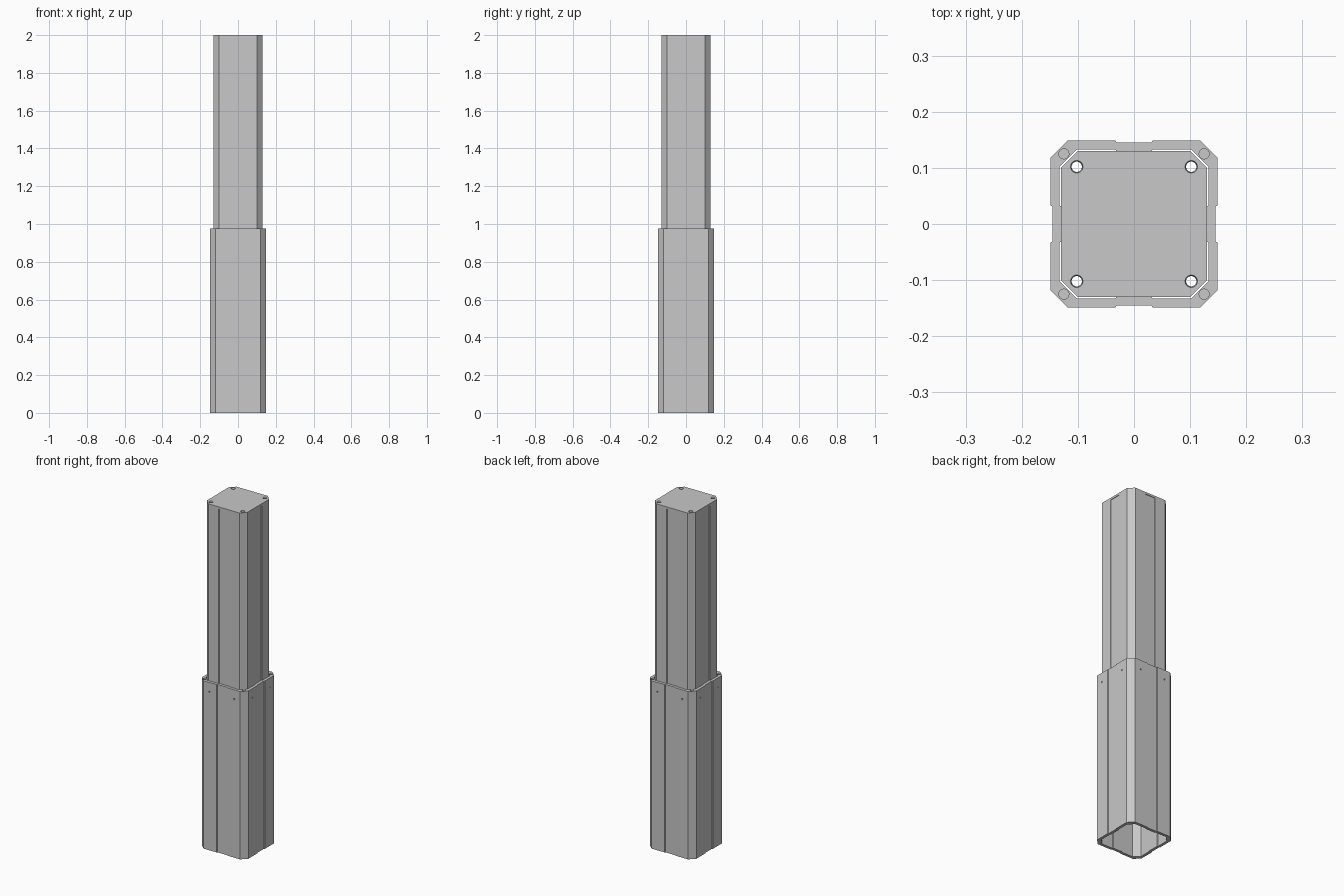
import bpy
import bmesh
import math
from mathutils import Matrix, Vector

if "Cube" in bpy.data.objects:
    bpy.data.objects.remove(bpy.data.objects["Cube"])

grey = bpy.data.materials.new("satin grey")
grey.use_nodes = True
COLOUR = (0.58, 0.58, 0.58, 1)
grey.diffuse_color = COLOUR
grey.node_tree.nodes["Principled BSDF"].inputs["Base Color"].default_value = COLOUR

GROOVE = 0.033


def outline(half, flat, depth):
    """Chamfered square; each side carries a shallow central groove."""
    side = [(-flat, -half), (-GROOVE, -half), (-GROOVE + 0.002, depth - half),
            (GROOVE - 0.002, depth - half), (GROOVE, -half), (flat, -half)]
    pts = []
    for k in range(4):
        turn = Matrix.Rotation(k * math.pi / 2, 2)
        pts += [turn @ Vector(p) for p in side]
    return pts


def finish(bm, name):
    bmesh.ops.recalc_face_normals(bm, faces=bm.faces)
    mesh = bpy.data.meshes.new(name)
    bm.to_mesh(mesh)
    bm.free()
    mesh.materials.append(grey)
    obj = bpy.data.objects.new(name, mesh)
    bpy.context.collection.objects.link(obj)
    return obj


def tube(name, outer, inner, z0, z1):
    bm = bmesh.new()
    loops = [[bm.verts.new((p.x, p.y, z)) for p in pts]
             for pts, z in ((outer, z0), (outer, z1), (inner, z1), (inner, z0))]
    n = len(outer)
    for a, b in zip(loops, loops[1:] + loops[:1]):
        for i in range(n):
            j = (i + 1) % n
            bm.faces.new((a[i], a[j], b[j], b[i]))
    return finish(bm, name)


def drill(obj, holes):
    """Cut cylinders given as (matrix, lower radius, upper radius, length)."""
    bm = bmesh.new()
    for matrix, r0, r1, length in holes:
        bmesh.ops.create_cone(bm, cap_ends=True, segments=20, radius1=r0,
                              radius2=r1, depth=length, matrix=matrix)
    cutter = finish(bm, "hole_cutter")
    mod = obj.modifiers.new("holes", 'BOOLEAN')
    mod.operation = 'DIFFERENCE'
    mod.solver = 'EXACT'
    mod.object = cutter
    bpy.context.view_layer.objects.active = obj
    bpy.ops.object.modifier_apply(modifier=mod.name)
    bpy.data.objects.remove(cutter)


def corners(d, z):
    return [Matrix.Translation((sx * d, sy * d, z)) for sx in (-1, 1) for sy in (-1, 1)]


# Lower sleeve, open at both ends
RIM = 0.975
sleeve = tube("outer_sleeve", outline(0.149, 0.118, 0.004),
              outline(0.133, 0.102, 0.004), 0, RIM)

# Blind screw holes in the rim corners and small dimples near the top of each side
holes = [(m, 0.009, 0.009, 0.08) for m in corners(0.125, RIM)]
for k in range(4):
    turn = Matrix.Rotation(k * math.pi / 2, 4, 'Z')
    for x in (-0.08, 0.08):
        place = Matrix.Translation((x, -0.149, 0.92)) @ Matrix.Rotation(math.pi / 2, 4, 'X')
        holes.append((turn @ place, 0.004, 0.004, 0.012))
drill(sleeve, holes)

# Upper sliding tube
PLATE_BASE = 1.988
tube("inner_tube", outline(0.13, 0.1, 0.003), outline(0.124, 0.0975, 0.003),
     0.45, PLATE_BASE)

# Flat chamfered end plate with four through holes
bm = bmesh.new()
rim = [p for i, p in enumerate(outline(0.13, 0.1, 0)) if i % 6 in (0, 5)]
face = bm.faces.new([bm.verts.new((p.x, p.y, PLATE_BASE)) for p in rim])
top = bmesh.ops.extrude_face_region(bm, geom=[face], use_keep_orig=True)
bmesh.ops.translate(bm, vec=(0, 0, 2 - PLATE_BASE),
                    verts=[g for g in top["geom"] if isinstance(g, bmesh.types.BMVert)])
plate = finish(bm, "top_plate")
drill(plate, [(m, 0.0085, 0.0115, 0.02) for m in corners(0.102, 1.993)])
